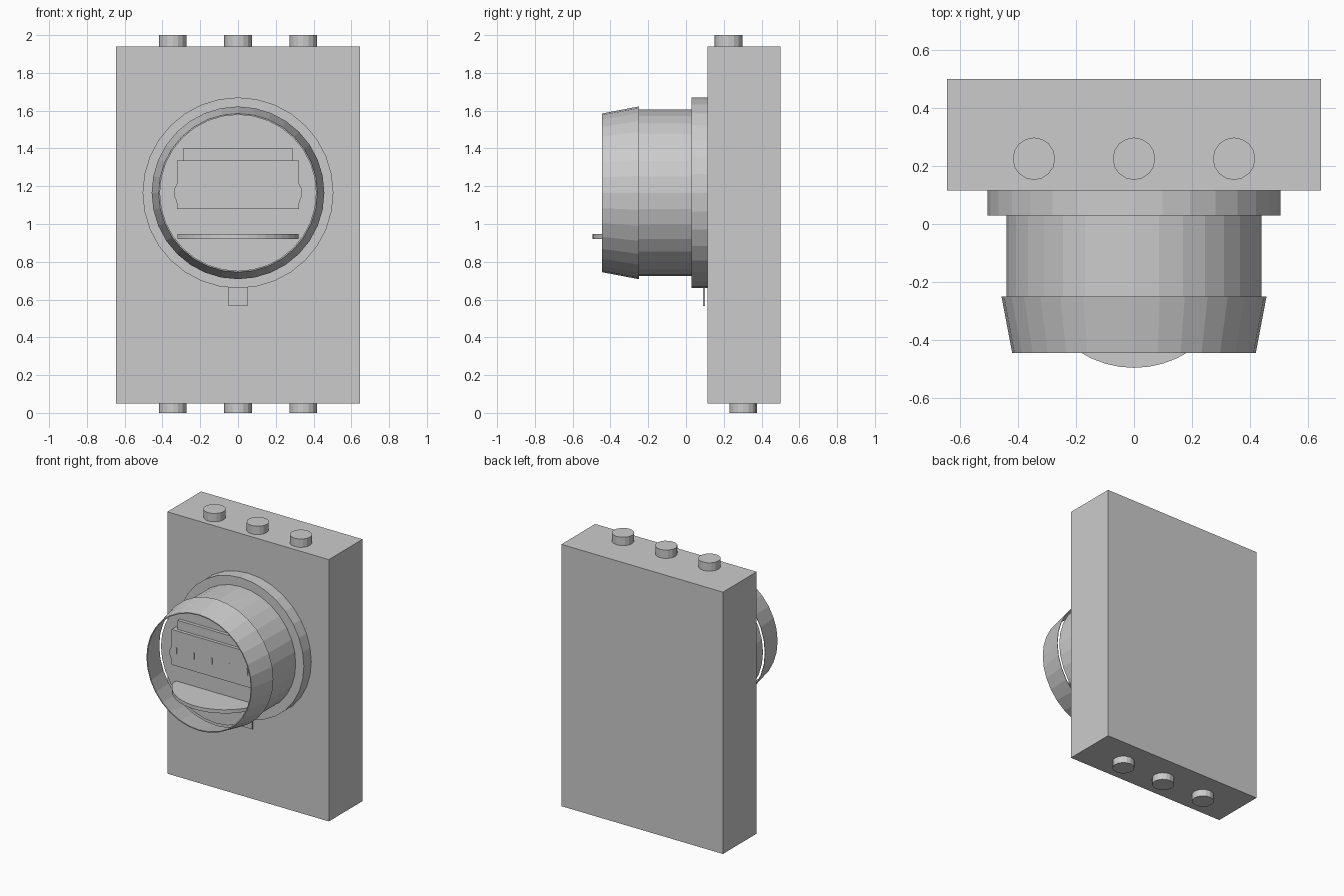
import bpy, bmesh, math

if "Cube" in bpy.data.objects:
    bpy.data.objects.remove(bpy.data.objects["Cube"])

AXIS_Z = 1.165   # height of the round meter's axis
SIDES = 32


def finish(name, bm):
    bmesh.ops.recalc_face_normals(bm, faces=bm.faces)
    mesh = bpy.data.meshes.new(name)
    bm.to_mesh(mesh)
    bm.free()
    obj = bpy.data.objects.new(name, mesh)
    bpy.context.collection.objects.link(obj)
    return obj


def box(name, x0, x1, y0, y1, z0, z1):
    bm = bmesh.new()
    bmesh.ops.create_cube(bm, size=1)
    for v in bm.verts:
        v.co.x = x0 + (v.co.x + 0.5) * (x1 - x0)
        v.co.y = y0 + (v.co.y + 0.5) * (y1 - y0)
        v.co.z = z0 + (v.co.z + 0.5) * (z1 - z0)
    return finish(name, bm)


def revolve(name, profile, closed=False):
    """Turn (radius, y) points around the meter axis; open profiles get end caps."""
    bm = bmesh.new()
    rings = []
    for r, y in profile:
        rings.append([bm.verts.new((r * math.cos(2 * math.pi * i / SIDES), y,
                                    AXIS_Z + r * math.sin(2 * math.pi * i / SIDES)))
                      for i in range(SIDES)])
    pairs = list(zip(rings, rings[1:]))
    if closed:
        pairs.append((rings[-1], rings[0]))
    else:
        bm.faces.new(rings[0])
        bm.faces.new(rings[-1])
    for a, b in pairs:
        for i in range(SIDES):
            j = (i + 1) % SIDES
            bm.faces.new((a[i], a[j], b[j], b[i]))
    return finish(name, bm)


def extrude(name, points, offset):
    """Extrude a flat outline by an offset vector."""
    bm = bmesh.new()
    face = bm.faces.new([bm.verts.new(p) for p in points])
    new = bmesh.ops.extrude_face_region(bm, geom=[face])["geom"]
    bmesh.ops.translate(bm, vec=offset,
                        verts=[v for v in new if isinstance(v, bmesh.types.BMVert)])
    return finish(name, bm)


def knob(name, x, y, z0, z1):
    bm = bmesh.new()
    bmesh.ops.create_cone(bm, cap_ends=True, segments=16, radius1=0.073,
                          radius2=0.073, depth=z1 - z0)
    bmesh.ops.translate(bm, vec=(x, y, (z0 + z1) / 2), verts=bm.verts)
    return finish(name, bm)


# Housing with conduit stubs above and below
box("housing", -0.645, 0.645, 0.115, 0.5, 0.05, 1.94)
for i, x in enumerate((-0.345, 0, 0.345)):
    knob(f"top_stub_{i + 1}", x, 0.225, 1.92, 2.0)
    knob(f"bottom_stub_{i + 1}", x, 0.302, 0.0, 0.07)

# Round meter: flange, solid barrel and thin flared lip standing clear of it
revolve("flange", [(0.505, 0.12), (0.505, 0.03), (0.44, 0.03)])
revolve("barrel", [(0.44, 0.04), (0.44, -0.25)])
revolve("lip", [(0.457, -0.25), (0.42, -0.445), (0.413, -0.445), (0.454, -0.25)],
        closed=True)

# Locking tab under the flange
box("lock_tab", -0.05, 0.05, 0.09, 0.1, 0.565, 0.68)

# Dial: back plate, shaped front plate and pointers
box("dial_back_plate", -0.29, 0.29, -0.274, -0.245, 1.1, 1.4)
half = [(0.322, 1.335), (0.322, 1.215), (0.34, 1.18), (0.34, 1.15),
        (0.325, 1.12), (0.322, 1.08)]
outline = half + [(-x, z) for x, z in reversed(half)]
extrude("dial_front_plate", [(x, -0.297, z) for x, z in outline], (0, 0.052, 0))
for i in range(5):
    x = (i - 2) * 0.142
    box(f"pointer_{i + 1}", x - 0.004, x + 0.004, -0.302, -0.29, 1.168, 1.214)

# Rounded shelf below the dial
arc = []
for i in range(17):
    a = math.radians(-66 + 132 * i / 16)
    arc.append((0.35 * math.sin(a), -0.146 - 0.35 * math.cos(a), 0.92))
arc += [(0.32, -0.245, 0.92), (-0.32, -0.245, 0.92)]
extrude("shelf", arc, (0, 0, 0.026))
